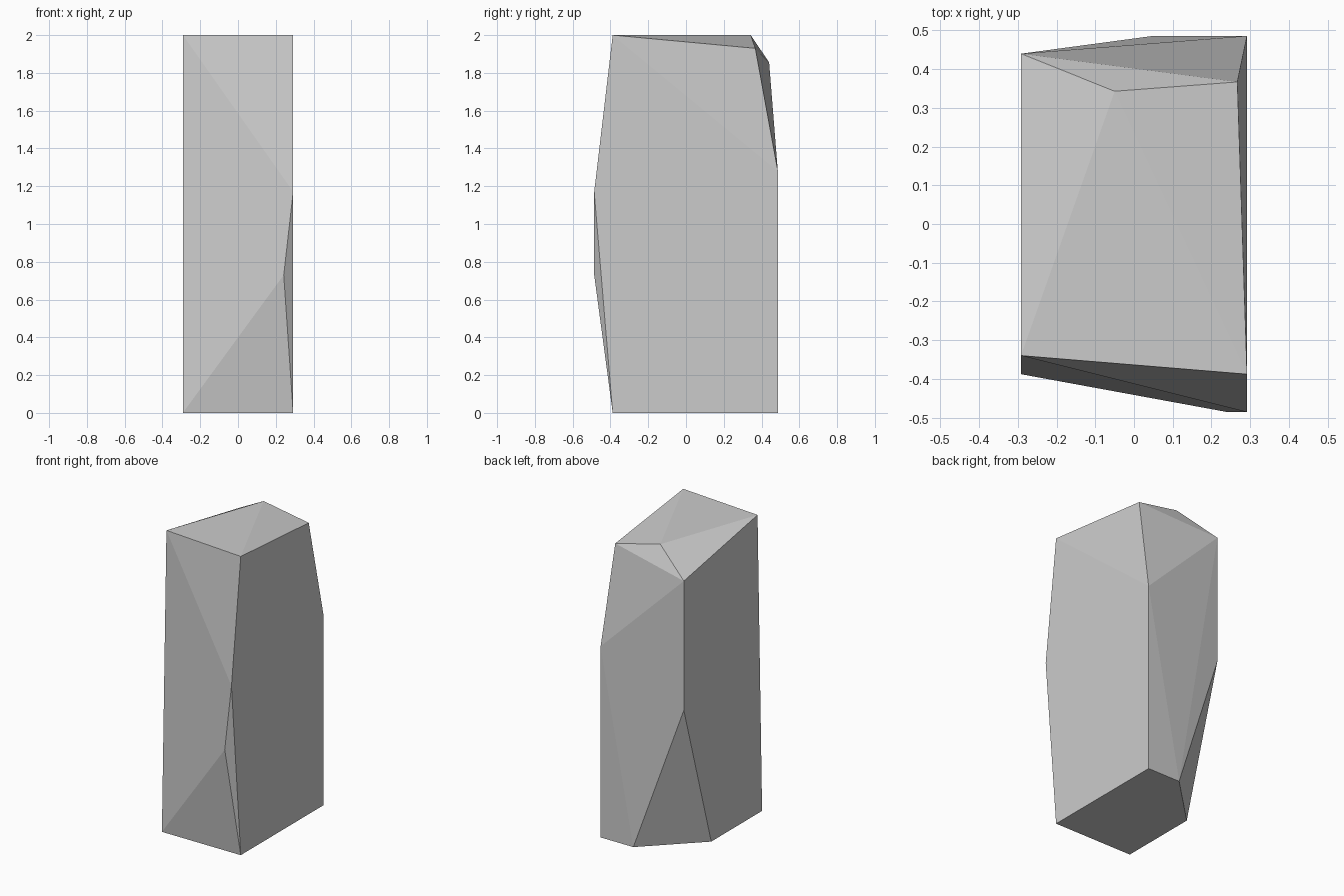
import bpy
import bmesh

if "Cube" in bpy.data.objects:
    bpy.data.objects.remove(bpy.data.objects["Cube"])

W, D = 0.292, 0.486  # half width and half depth

# Corners of the chipped stone block, ring by ring
base = [(-W, -0.388, 0), (W, -0.388, 0), (W, D, 0), (0.05, D, 0), (-W, 0.15, 0)]
waist = [(0.242, -D, 0.73), (W, -D, 1.17), (W, D, 1.28), (-W, 0.44, 0.99)]
crown = [(-W, -0.34, 2), (W, -0.388, 2), (-0.05, 0.343, 2),
         (0.267, 0.367, 1.93), (-W, 0.44, 1.855)]

# Wrap the corners in flat facets
bm = bmesh.new()
for corner in base + waist + crown:
    bm.verts.new(corner)
bmesh.ops.convex_hull(bm, input=bm.verts)
bmesh.ops.dissolve_limit(bm, angle_limit=0.005, verts=bm.verts, edges=bm.edges)
bmesh.ops.recalc_face_normals(bm, faces=bm.faces)

mesh = bpy.data.meshes.new("stone_block")
bm.to_mesh(mesh)
bm.free()
block = bpy.data.objects.new("stone_block", mesh)
bpy.context.collection.objects.link(block)
